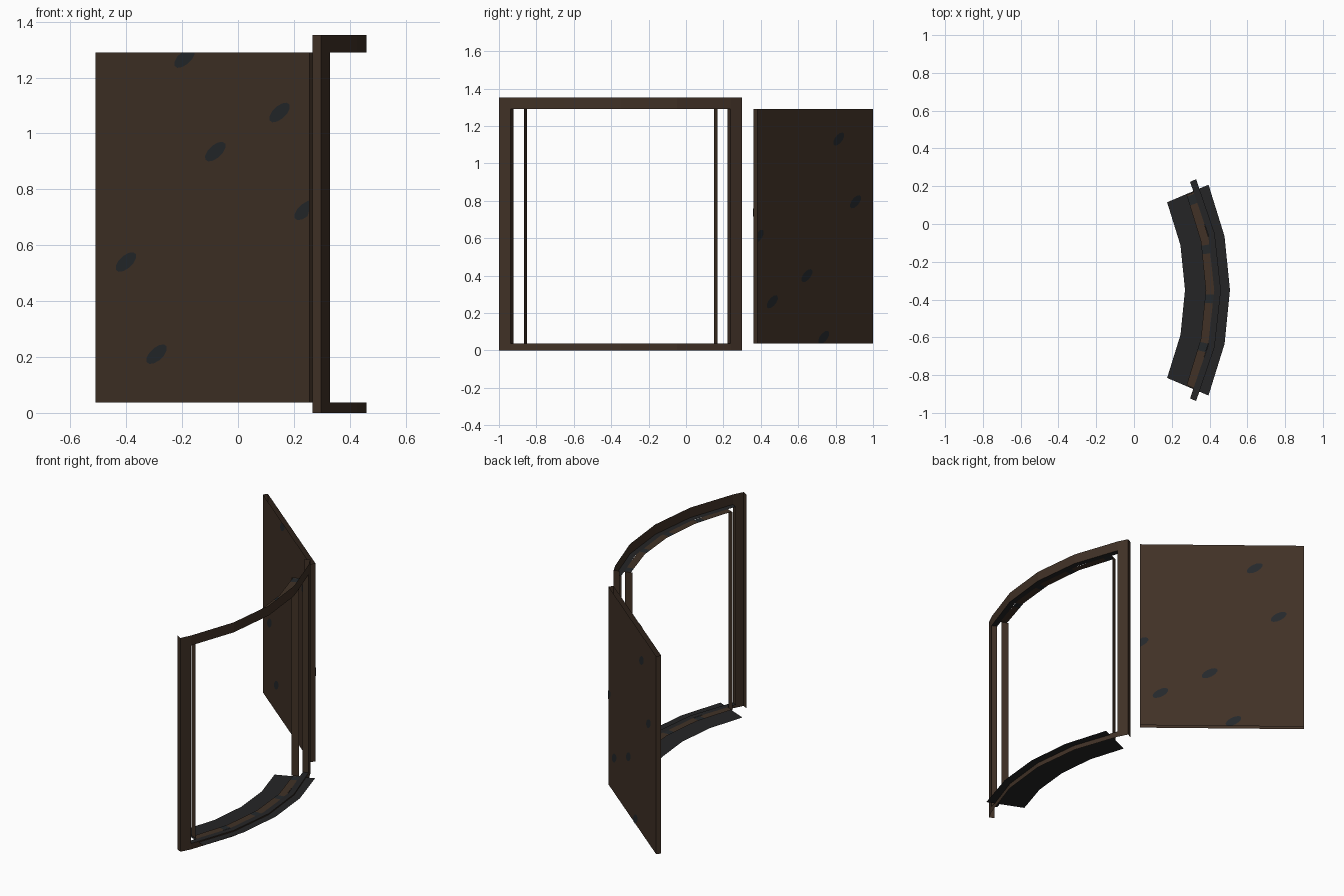
import bpy, math
from mathutils import Vector

if "Cube" in bpy.data.objects:
    bpy.data.objects.remove(bpy.data.objects["Cube"])

CX, CY = -0.92, -0.35            # centre of the curved opening
R_FACE, R_BACK = 1.38, 1.345     # casing face and the back of its returns
R_IN = 1.30                      # inner edge of the lining
A_LIN, A_OPEN, A_OUT = 22.8, 25.2, 28.1
Z0, Z1, ZT = 0.037, 1.29, 1.353


def material(name, col):
    m = bpy.data.materials.new(name)
    m.diffuse_color = (*col, 1)
    m.use_nodes = True
    m.node_tree.nodes["Principled BSDF"].inputs["Base Color"].default_value = m.diffuse_color
    return m


BROWN = material("dark_brown", (0.052, 0.031, 0.0195))
SLATE = material("slate_spot", (0.018, 0.0215, 0.0245))
GREY = material("charcoal", (0.0185, 0.0185, 0.019))


def add_mesh(name, quads, mats, indices=None):
    """Make an object from separate polygons."""
    verts, faces = [], []
    for q in quads:
        faces.append(range(len(verts), len(verts) + len(q)))
        verts += [tuple(p) for p in q]
    me = bpy.data.meshes.new(name)
    me.from_pydata(verts, [], [list(f) for f in faces])
    for m in mats:
        me.materials.append(m)
    for i, p in enumerate(me.polygons):
        p.material_index = indices[i] if indices else 0
    ob = bpy.data.objects.new(name, me)
    bpy.context.collection.objects.link(ob)
    return ob


def pt(r, a, z, step=None):
    """Point on the arc; with a step it lies on the straight facet."""
    def circ(d):
        t = math.radians(d)
        return Vector((CX + r * math.cos(t), CY + r * math.sin(t), z))
    if not step:
        return circ(a)
    k = math.floor(a / step + 1e-6)
    f = a / step - k
    return circ(k * step).lerp(circ((k + 1) * step), f)


def arc_angles(end):
    return [-end, -end / 2, 0, end / 2, end]


def flat_arc(r0, r1, z, angles, step=None):
    return [[pt(r0, a, z, step), pt(r1, a, z, step), pt(r1, b, z, step), pt(r0, b, z, step)]
            for a, b in zip(angles, angles[1:])]


def wall_arc(r, z0, z1, angles):
    return [[pt(r, a, z0), pt(r, b, z0), pt(r, b, z1), pt(r, a, z1)]
            for a, b in zip(angles, angles[1:])]


def upright(r0, r1, a, z0, z1):
    return [pt(r0, a, z0), pt(r1, a, z0), pt(r1, a, z1), pt(r0, a, z1)]


# floor sheet
add_mesh("floor_sheet", flat_arc(1.19, 1.428, 0.03, arc_angles(23)), [GREY])

# casing face: two jambs, lintel and sill
opening = arc_angles(A_OPEN)
casing = wall_arc(R_FACE, Z1, ZT, opening) + wall_arc(R_FACE, 0, Z0, opening)
for s in (-1, 1):
    casing += wall_arc(R_FACE, 0, ZT, sorted((s * A_OPEN, s * A_OUT)))
    casing.append(upright(R_BACK, R_FACE, s * A_OUT, 0, ZT))
    casing.append(upright(R_BACK, R_FACE, s * A_OPEN, Z0, Z1))
add_mesh("casing", casing, [BROWN])

# horizontal returns of the casing
for name, z in (("lintel_return", Z1), ("sill_return", Z0)):
    add_mesh(name, flat_arc(R_BACK, R_FACE, z, opening), [GREY])

# lining strips with worn spots
spots = [(-14.2, -12.2), (-3.0, -1.0), (8.4, 10.4), (20.2, 22.4)]
cuts = sorted(arc_angles(A_LIN) + [a for s in spots for a in s])
is_spot = [int(any(s[0] < (a + b) / 2 < s[1] for s in spots)) for a, b in zip(cuts, cuts[1:])]
for name, z in (("lintel_lining", Z1), ("sill_lining", Z0)):
    add_mesh(name, flat_arc(R_IN, R_BACK, z, cuts, A_LIN / 2), [BROWN, SLATE], is_spot)
add_mesh("jamb_lining", [upright(R_IN - 0.01, R_BACK - 0.01, s * A_LIN, Z0, Z1) for s in (-1, 1)], [BROWN])

# open door leaf: two sheets joined along the side edges
near, far = Vector((0.255, 0.36, 0)), Vector((-0.51, 0.977, 0))
d = (far - near).normalized()
n = Vector((-d.y, d.x, 0)) * -1
n = n if n.x > 0 else -n
LEN, T = (far - near).length, 0.03


def leaf(u, w, z):
    return near + d * u + n * w + Vector((0, 0, z))


def leaf_side(a, b):
    return [leaf(*a, Z0), leaf(*b, Z0), leaf(*b, Z1), leaf(*a, Z1)]


corners = [(0, 0), (0, T), (LEN, T), (LEN, 0)]
add_mesh("door_leaf", [leaf_side(corners[i], corners[(i + 1) % 4]) for i in range(4)], [BROWN])


# worn spots on both sides of the leaf, clipped at its edges
def spot(u, z, w, lean):
    pts = []
    for i in range(12):
        t = math.tau * i / 12
        p, q = 0.054 * math.cos(t), 0.025 * math.sin(t)
        c, s = math.cos(lean), math.sin(lean)
        pts.append(leaf(min(max(u + p * c - q * s, 0), LEN), w,
                        min(max(z + p * s + q * c, Z0), Z1)))
    return pts


front = [(-0.19, 1.27), (0.15, 1.075), (-0.08, 0.935), (0.24, 0.725), (-0.40, 0.54), (-0.29, 0.21)]
back = [(0.815, 1.13), (0.905, 0.795), (0.385, 0.61), (0.645, 0.40), (0.46, 0.26), (0.735, 0.07)]
add_mesh("front_spots", [spot((x - near.x) / d.x, z, -0.002, -0.55) for x, z in front], [SLATE])
add_mesh("back_spots", [spot((y - near.y - n.y * T) / d.y, z, T + 0.002, 0.55) for y, z in back], [SLATE])
